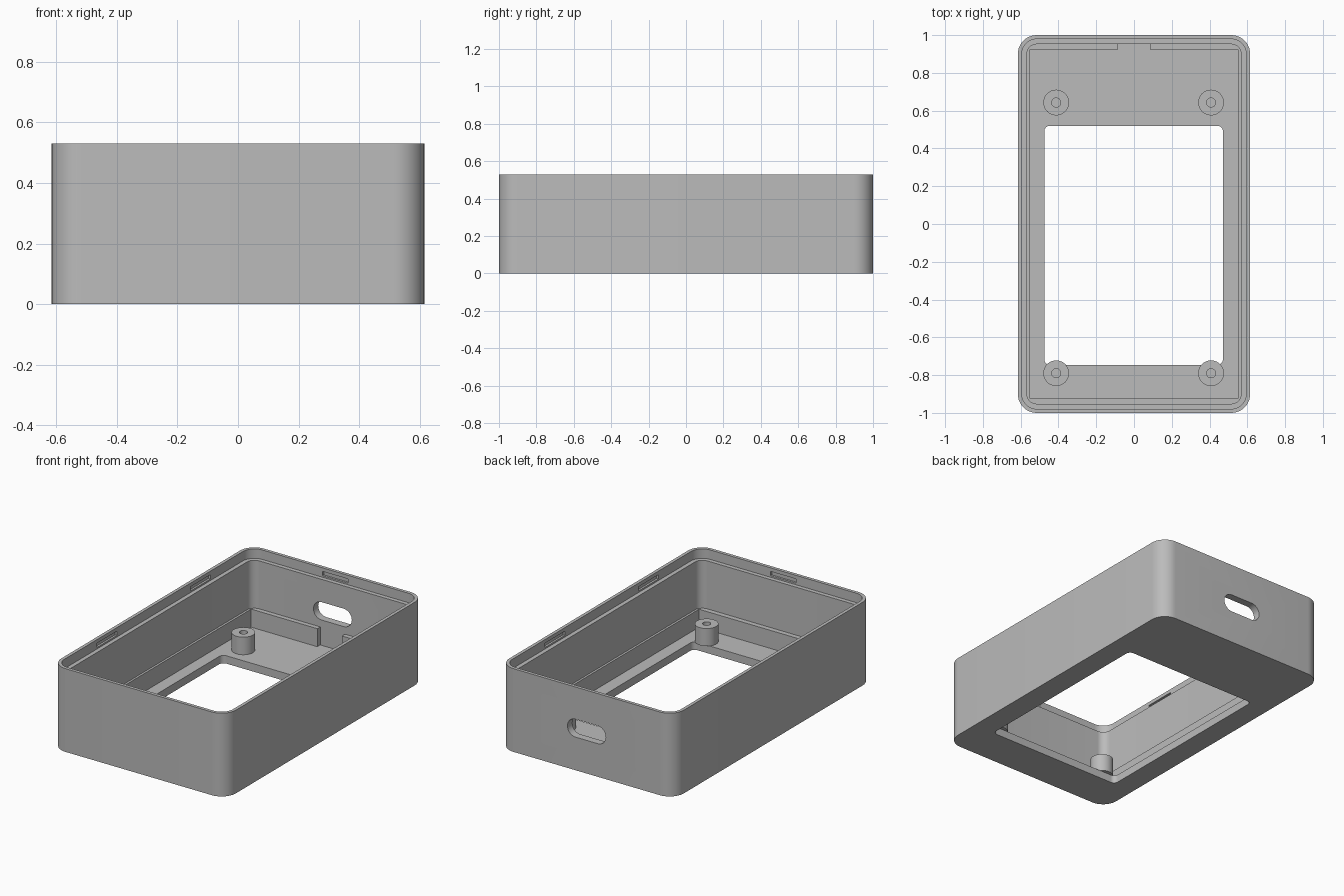
import bpy, bmesh, math
from mathutils import Matrix

if "Cube" in bpy.data.objects:
    bpy.data.objects.remove(bpy.data.objects["Cube"])

HX, HY, H, R = 0.615, 1.0, 0.53, 0.1   # outer half sizes, height, corner radius
FLOOR, LEDGE_TOP, LIP = 0.05, 0.165, 0.47
WALL = 0.048

grey = bpy.data.materials.new("plain grey")
grey.diffuse_color = (0.5, 0.5, 0.5, 1)
grey.use_nodes = True
grey.node_tree.nodes["Principled BSDF"].inputs["Base Color"].default_value = grey.diffuse_color


def rounded_rect(cx, cy, hx, hy, r, z, n=10):
    """Counter-clockwise rounded rectangle at height z."""
    pts = []
    for k, (sx, sy) in enumerate(((1, 1), (-1, 1), (-1, -1), (1, -1))):
        for i in range(n + 1):
            a = math.pi / 2 * (k + i / n)
            pts.append((cx + sx * (hx - r) + r * math.cos(a),
                        cy + sy * (hy - r) + r * math.sin(a), z))
    return pts


def loft(name, loops, closed=False, matrix=None):
    """Skin a stack of loops; either joined end to end or capped."""
    bm = bmesh.new()
    rings = [[bm.verts.new(p) for p in loop] for loop in loops]
    pairs = list(zip(rings, rings[1:]))
    if closed:
        pairs.append((rings[-1], rings[0]))
    else:
        bm.faces.new(rings[0])
        bm.faces.new(rings[-1])
    for a, b in pairs:
        for i in range(len(a)):
            j = (i + 1) % len(a)
            bm.faces.new((a[i], a[j], b[j], b[i]))
    bmesh.ops.remove_doubles(bm, verts=bm.verts, dist=1e-5)
    if matrix:
        bm.transform(matrix)
    bmesh.ops.recalc_face_normals(bm, faces=bm.faces)
    return finish(name, bm)


def box(name, x0, x1, y0, y1, z0, z1):
    bm = bmesh.new()
    bmesh.ops.create_cube(bm, size=1)
    bm.transform(Matrix.Translation(((x0 + x1) / 2, (y0 + y1) / 2, (z0 + z1) / 2))
                 @ Matrix.Diagonal((x1 - x0, y1 - y0, z1 - z0, 1)))
    return finish(name, bm)


def finish(name, bm):
    mesh = bpy.data.meshes.new(name)
    bm.to_mesh(mesh)
    bm.free()
    mesh.materials.append(grey)
    ob = bpy.data.objects.new(name, mesh)
    bpy.context.collection.objects.link(ob)
    return ob


def activate(ob):
    bpy.ops.object.select_all(action='DESELECT')
    ob.select_set(True)
    bpy.context.view_layer.objects.active = ob


def inset(d, z):
    return rounded_rect(0, 0, HX - d, HY - d, R - d, z)


def window(z):
    return rounded_rect(-0.002, -0.113, 0.473, 0.633, 0.03, z)


# Open case: outer wall, stepped rim, inner wall, floor with window
case = loft("case_shell", [
    inset(0, 0), inset(0, H), inset(0.021, H), inset(0.021, LIP),
    inset(WALL, LIP), inset(WALL, FLOOR), window(FLOOR), window(0)], closed=True)

# Port opening in the back wall
turn = Matrix.Translation((0, 0.98, 0.268)) @ Matrix.Rotation(math.pi / 2, 4, 'X')
cutters = [loft("port_cutter", [rounded_rect(0, 0, 0.135, 0.057, 0.057, z)
                                for z in (-0.06, 0.06)], matrix=turn)]

# Snap slots inside the rim: two per long side, one per short side
for s in (-1, 1):
    xs = sorted((s * 0.58, s * (HX - 0.008)))
    for y in (-0.47, 0.47):
        cutters.append(box("snap_cutter", *xs, y - 0.1, y + 0.1, 0.48, 0.507))
    ys = sorted((s * 0.965, s * (HY - 0.008)))
    cutters.append(box("snap_cutter", -0.09, 0.09, *ys, 0.48, 0.507))

activate(case)
for c in cutters:
    c.hide_render = True
    mod = case.modifiers.new("cut", 'BOOLEAN')
    mod.operation, mod.solver, mod.object = 'DIFFERENCE', 'EXACT', c
    bpy.ops.object.modifier_apply(modifier=mod.name)
for c in cutters:
    bpy.data.objects.remove(c)
bpy.ops.object.shade_smooth_by_angle(angle=math.radians(30))

# Low ledges along the sides and front, split rib along the back
z0 = FLOOR - 0.01
for s, side in ((-1, "left"), (1, "right")):
    box(side + "_ledge", *sorted((s * 0.553, s * 0.575)), -0.94, 0.94, z0, LEDGE_TOP)
    box(side + "_back_rib", *sorted((s * 0.087, s * 0.56)), 0.922, 0.96, z0, LEDGE_TOP)
box("front_ledge", -0.56, 0.56, -0.96, -0.92, z0, LEDGE_TOP)

# Screw posts with blind holes
for x in (-0.412, 0.408):
    for y in (-0.79, 0.643):
        def ring(r, z):
            return rounded_rect(x, y, r, r, r, z)
        post = loft("screw_post", [ring(0.068, FLOOR), ring(0.068, 0.162),
                                   ring(0.024, 0.162), ring(0.024, FLOOR + 0.005)])
        activate(post)
        bpy.ops.object.shade_smooth_by_angle(angle=math.radians(30))
